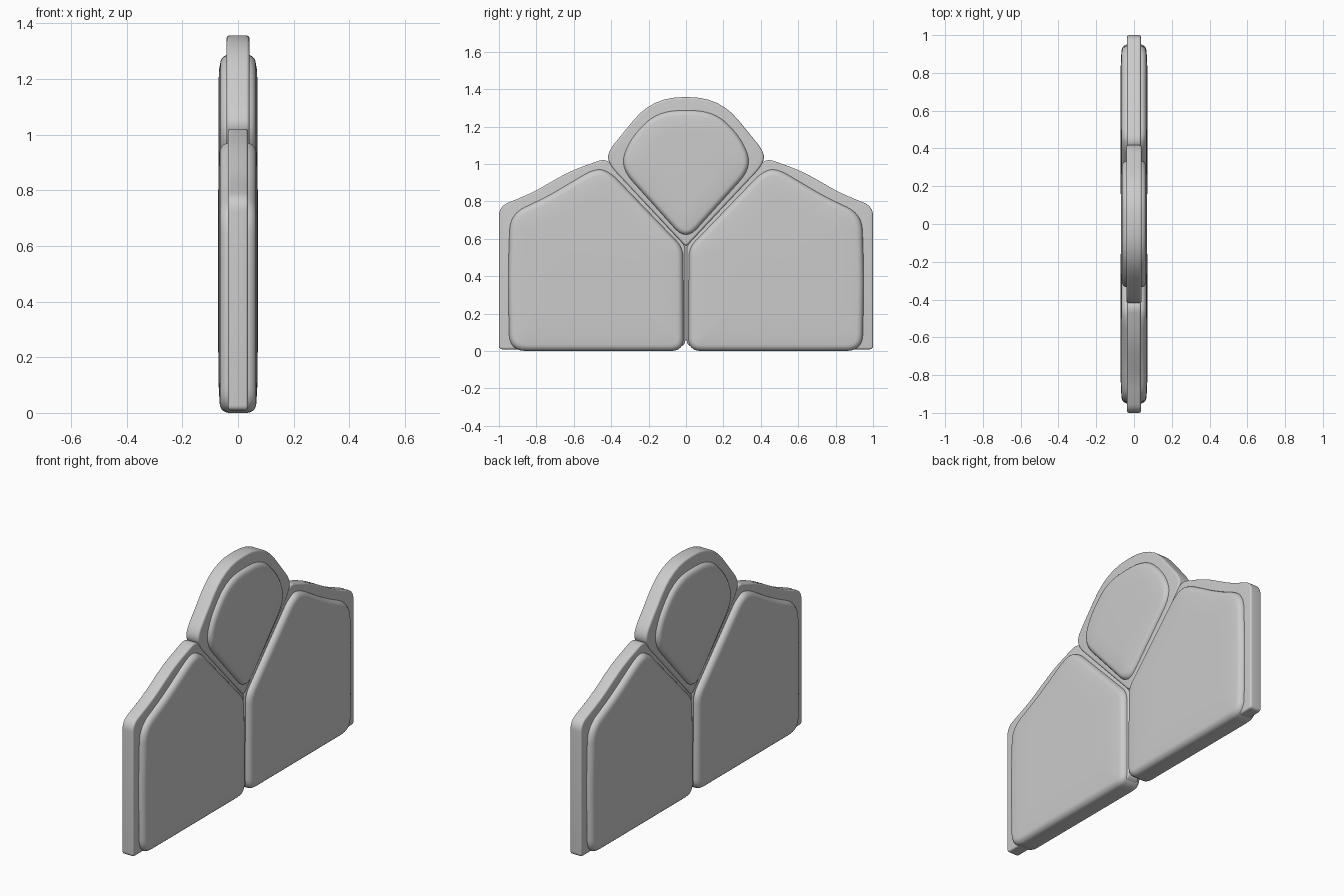
import bpy, bmesh, math
from mathutils import Vector

if "Cube" in bpy.data.objects:
    bpy.data.objects.remove(bpy.data.objects["Cube"])


def rounded(points, steps=6):
    """Closed (y, z) outline; each corner (y, z, cut) is eased with a curve."""
    out, n = [], len(points)
    for i, (y, z, cut) in enumerate(points):
        p = Vector((y, z))
        a = Vector(points[i - 1][:2]) - p
        b = Vector(points[(i + 1) % n][:2]) - p
        s = p + a.normalized() * min(cut, a.length * 0.48)
        e = p + b.normalized() * min(cut, b.length * 0.48)
        for k in range(steps + 1):
            t = k / steps
            out.append(s * (1 - t) ** 2 + p * 2 * t * (1 - t) + e * t * t)
    return out


def inset(outline, d):
    """Move an anticlockwise outline inwards by d."""
    res, n = [], len(outline)
    for i, p in enumerate(outline):
        u = (p - outline[i - 1]).normalized()
        v = (outline[(i + 1) % n] - p).normalized()
        m = Vector((-u.y - v.y, u.x + v.x)).normalized()
        res.append(p + m * d / max(0.5, m.dot(Vector((-u.y, u.x)))))
    return res


def slab(name, points, half, bevel, crown=0.0, side=1):
    """Upright slab with rounded edges and an optionally crowned face."""
    outline = rounded(points)
    centre = sum(outline, Vector((0, 0))) / len(outline)
    rings = []
    for k in range(6):
        a = math.pi / 2 * k / 5
        rings.append((half - bevel + bevel * math.sin(a),
                      inset(outline, bevel * (1 - math.cos(a)))))
    if crown:
        top = rings[-1][1]
        for s, h in ((0.88, 0.7), (0.65, 1.0)):
            rings.append((half + crown * h, [centre + (p - centre) * s for p in top]))
    rings = [(-x, r) for x, r in reversed(rings)] + rings

    bm = bmesh.new()
    loops = [[bm.verts.new((x, p.x * side, p.y)) for p in r] for x, r in rings]
    n = len(outline)
    for a, b in zip(loops, loops[1:]):
        for i in range(n):
            j = (i + 1) % n
            bm.faces.new((a[i], a[j], b[j], b[i]))
    bm.faces.new(loops[0])
    bm.faces.new(loops[-1])
    bmesh.ops.recalc_face_normals(bm, faces=bm.faces)
    mesh = bpy.data.meshes.new(name)
    bm.to_mesh(mesh)
    bm.free()
    obj = bpy.data.objects.new(name, mesh)
    bpy.context.collection.objects.link(obj)
    bpy.ops.object.select_all(action='DESELECT')
    obj.select_set(True)
    bpy.context.view_layer.objects.active = obj
    bpy.ops.object.shade_smooth_by_angle(angle=math.radians(40))
    return obj


# Lower wings: thin backing and thick padded panel, mirrored left and right
wing_back = [(0.004, 0.04, 0.02), (0.05, 0.012, 0.03), (1.0, 0.012, 0.02),
             (1.0, 0.775, 0.05), (0.82, 0.85, 0.06), (0.62, 0.965, 0.08),
             (0.425, 1.035, 0.05), (0.37, 0.965, 0.03), (0.004, 0.565, 0.02)]
wing_pad = [(0.012, 0.003, 0.07), (0.945, 0.003, 0.09), (0.952, 0.4, 0.1),
            (0.942, 0.735, 0.09), (0.74, 0.83, 0.08), (0.48, 0.985, 0.09),
            (0.40, 0.955, 0.05), (0.015, 0.555, 0.05)]
for label, side in (("right", 1), ("left", -1)):
    slab("wing_backing_" + label, wing_back, 0.036, 0.01, 0, side)
    slab("wing_panel_" + label, wing_pad, 0.066, 0.034, 0.005, side)

# Central crest: backing and padded diamond panel
half_back = [(0.405, 0.99, 0.05), (0.425, 1.06, 0.07), (0.18, 1.36, 0.16)]
half_pad = [(0.355, 0.985, 0.10), (0.30, 1.14, 0.10), (0.15, 1.29, 0.12)]


def symmetric(bottom, half):
    return [bottom] + half + [(-y, z, c) for y, z, c in reversed(half)]


slab("crest_backing", symmetric((0, 0.56, 0.02), half_back), 0.041, 0.012)
slab("crest_panel", symmetric((0, 0.59, 0.09), half_pad), 0.064, 0.03, 0.006)

# Filler along the bottom of the central seam
slab("seam_filler", [(-0.02, 0.06, 0.01), (0.02, 0.06, 0.01),
                     (0.02, 0.58, 0.01), (-0.02, 0.58, 0.01)], 0.03, 0.004)

# Rest the model exactly on the ground
low = min(v.co.z for o in bpy.context.collection.objects for v in o.data.vertices)
for o in bpy.context.collection.objects:
    for v in o.data.vertices:
        v.co.z -= low
